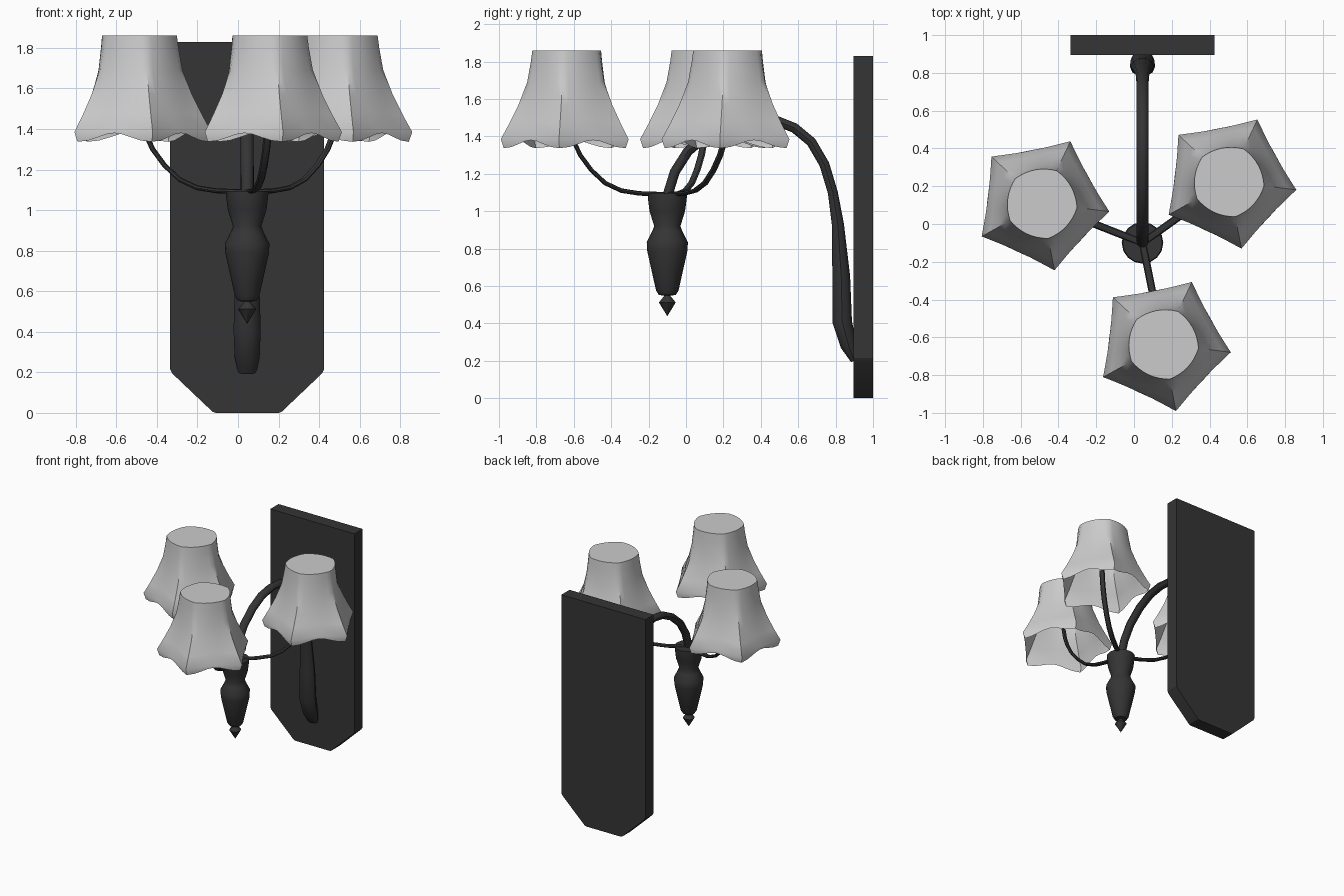
import bpy, bmesh
from math import sin, cos, radians, pi, atan2, hypot
from mathutils import Vector

if "Cube" in bpy.data.objects:
    bpy.data.objects.remove(bpy.data.objects["Cube"])

HUB = Vector((0.045, -0.10, 0))
dark = bpy.data.materials.new("dark_metal")
dark.diffuse_color = (0.035, 0.035, 0.035, 1)
dark.use_nodes = True
dark.node_tree.nodes["Principled BSDF"].inputs["Base Color"].default_value = dark.diffuse_color


def finish(name, bm, mat=None, smooth=None):
    bmesh.ops.recalc_face_normals(bm, faces=bm.faces[:])
    me = bpy.data.meshes.new(name)
    bm.to_mesh(me)
    bm.free()
    ob = bpy.data.objects.new(name, me)
    bpy.context.collection.objects.link(ob)
    if mat:
        me.materials.append(mat)
    if smooth:
        bpy.ops.object.select_all(action='DESELECT')
        ob.select_set(True)
        bpy.context.view_layer.objects.active = ob
        bpy.ops.object.shade_smooth_by_angle(angle=radians(smooth))
    return ob


def loft(name, rings, mat=None, caps=(True, True), smooth=40):
    """Bridge closed rings of equal length."""
    bm = bmesh.new()
    vs = [[bm.verts.new(p) for p in r] for r in rings]
    n = len(vs[0])
    for a, b in zip(vs, vs[1:]):
        for i in range(n):
            j = (i + 1) % n
            bm.faces.new((a[i], a[j], b[j], b[i]))
    if caps[0]:
        bm.faces.new(vs[0])
    if caps[1]:
        bm.faces.new(vs[-1])
    return finish(name, bm, mat, smooth)


def lathe(name, profile, sides):
    rings = [[HUB + Vector((r * cos(2 * pi * i / sides), r * sin(2 * pi * i / sides), z))
              for i in range(sides)] for r, z in profile]
    return loft(name, rings, dark)


def bent_bar(name, heading, path, sides=10):
    """Sweep an ellipse along (distance, z, half width, half thickness) points from the hub axis."""
    out = Vector((cos(heading), sin(heading), 0))
    side = Vector((-out.y, out.x, 0))
    pts = [HUB + out * d + Vector((0, 0, z)) for d, z, w, t in path]
    rings = []
    for k, p in enumerate(pts):
        tan = (pts[min(k + 1, len(pts) - 1)] - pts[max(k - 1, 0)]).normalized()
        nrm = tan.cross(side)
        w, t = path[k][2:]
        rings.append([p + side * w * cos(2 * pi * i / sides) + nrm * t * sin(2 * pi * i / sides)
                      for i in range(sides)])
    return loft(name, rings, dark)


# wall plate with clipped lower corners
outline = [(-0.335, 1.83), (-0.335, 0.215), (-0.325, 0.195), (-0.125, 0.005), (-0.11, 0),
           (0.20, 0), (0.215, 0.005), (0.415, 0.195), (0.425, 0.215), (0.425, 1.83)]
loft("wall_plate", [[(x, y, z) for x, z in outline] for y in (0.895, 1.0)], dark, smooth=20)

# turned hub and pointed finial
lathe("hub", [(0.105, 1.095), (0.104, 1.07), (0.095, 1.0), (0.07, 0.92), (0.082, 0.89), (0.11, 0.835),
              (0.108, 0.79), (0.06, 0.575), (0.045, 0.552), (0.015, 0.548)], 16)
lathe("finial", [(0.015, 0.56), (0.018, 0.545), (0.045, 0.512), (0.001, 0.44)], 8)

# main arm arching from the plate over to the hub
bent_bar("main_arm", pi / 2, [
    (1.00, 0.20, 0.045, 0.02), (0.97, 0.28, 0.062, 0.045), (0.935, 0.41, 0.067, 0.055),
    (0.93, 0.65, 0.06, 0.05), (0.912, 0.93, 0.045, 0.034), (0.885, 1.10, 0.035, 0.028),
    (0.84, 1.25, 0.032, 0.028), (0.77, 1.37, 0.032, 0.028), (0.68, 1.445, 0.032, 0.028),
    (0.58, 1.485, 0.032, 0.028), (0.46, 1.495, 0.032, 0.028), (0.34, 1.475, 0.032, 0.028),
    (0.22, 1.415, 0.032, 0.028), (0.11, 1.32, 0.032, 0.028), (0.04, 1.21, 0.032, 0.028),
    (0.0, 1.08, 0.03, 0.028)])


def shade(name, cx, cy):
    """Five-sided bell shade with a wavy, slightly turned-in rim."""
    rings = []
    # corner radius, flat-side radius, corner z, side z
    for c, m, zc, zs in [(0.19, 0.18, 1.86, 1.86), (0.198, 0.185, 1.80, 1.80),
                         (0.218, 0.197, 1.69, 1.69), (0.265, 0.222, 1.57, 1.58),
                         (0.315, 0.252, 1.47, 1.485), (0.362, 0.284, 1.385, 1.40),
                         (0.345, 0.286, 1.337, 1.38)]:
        ring = []
        for i in range(40):
            off = abs((i * 9 + 36) % 72 - 36)
            f = 1 / cos(radians(36 - off))
            f = (f - 1) / (1 / cos(radians(36)) - 1)
            r = m + (c - m) * f
            z = zs + (zc - zs) * (0.5 + 0.5 * cos(radians(off * 5)))
            a = radians(i * 9 - 7)
            ring.append((cx + r * cos(a), cy + r * sin(a), z))
        rings.append(ring)
    return loft(name, rings, caps=(True, False), smooth=50)


# three lamp arms and shades
for k, (cx, cy) in enumerate([(-0.49, 0.11), (0.50, 0.225), (0.153, -0.635)], 1):
    d = hypot(cx - HUB.x, cy - HUB.y)
    path = [(0.0, 1.09), (0.28, 1.095), (0.46, 1.11), (0.62, 1.15), (0.76, 1.22),
            (0.87, 1.30), (0.935, 1.375), (0.975, 1.44), (1.0, 1.52)]
    bent_bar(f"lamp_arm_{k}", atan2(cy - HUB.y, cx - HUB.x),
             [(s * d, z, 0.02, 0.012) for s, z in path], 8)
    shade(f"lamp_shade_{k}", cx, cy)
